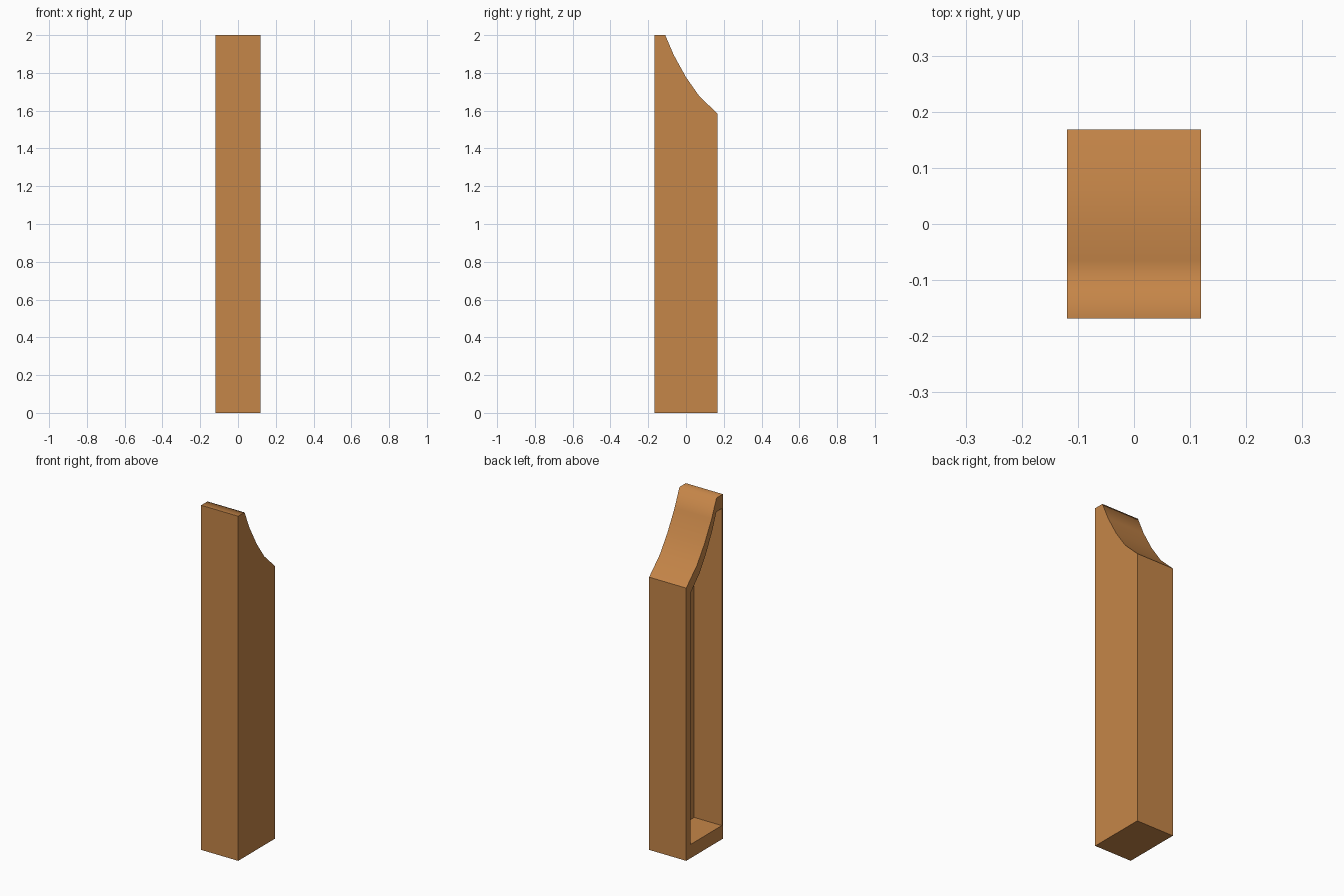
import bpy, bmesh

if "Cube" in bpy.data.objects:
    bpy.data.objects.remove(bpy.data.objects["Cube"])

HALF_W = 0.119
DEPTH = 0.177          # depth of the pocket on the left side

# Side profile (y, z): straight post with a concave swept top
profile = [(-0.168, 0.0), (0.168, 0.0), (0.168, 1.583), (0.07, 1.677),
           (0.0, 1.777), (-0.065, 1.895), (-0.11, 2.0), (-0.168, 2.0)]
# Pocket outline: the same profile, shrunk
pocket = [(0.86 * y - 0.014, 0.92 * z + 0.08) for y, z in profile]
# keep the margins at top and bottom equal
pocket = [(y, 0.08 + (z - 0.08) * 1.84 / 1.84) for y, z in pocket]

bm = bmesh.new()


def ring(points, x):
    return [bm.verts.new((x, y, z)) for y, z in points]


def bridge(a, b):
    n = len(a)
    return [bm.faces.new((a[i], a[(i + 1) % n], b[(i + 1) % n], b[i])) for i in range(n)]


right = ring(profile, HALF_W)
left = ring(profile, -HALF_W)
rim = ring(pocket, -HALF_W)
deep = ring(pocket, -HALF_W + DEPTH)

bm.faces.new(right)              # solid right side
outer = bridge(right, left)      # outer walls
bridge(left, rim)                # frame around the pocket
inner = bridge(rim, deep)        # pocket walls
bm.faces.new(deep)               # pocket back
bmesh.ops.recalc_face_normals(bm, faces=bm.faces)

# Only the swept top is smooth; every other edge stays sharp
for e in bm.edges:
    e.smooth = False
for walls in (outer, inner):
    sweep = set(walls[2:7])
    for f in sweep:
        f.smooth = True
    for e in bm.edges:
        if len(e.link_faces) == 2 and all(f in sweep for f in e.link_faces):
            e.smooth = True

mesh = bpy.data.meshes.new("hollow_post")
bm.to_mesh(mesh)
bm.free()

wood = bpy.data.materials.new("warm wood brown")
wood.diffuse_color = (0.56, 0.236, 0.065, 1.0)
wood.use_nodes = True
wood.node_tree.nodes["Principled BSDF"].inputs["Base Color"].default_value = wood.diffuse_color
mesh.materials.append(wood)

post = bpy.data.objects.new("hollow_post", mesh)
bpy.context.collection.objects.link(post)
